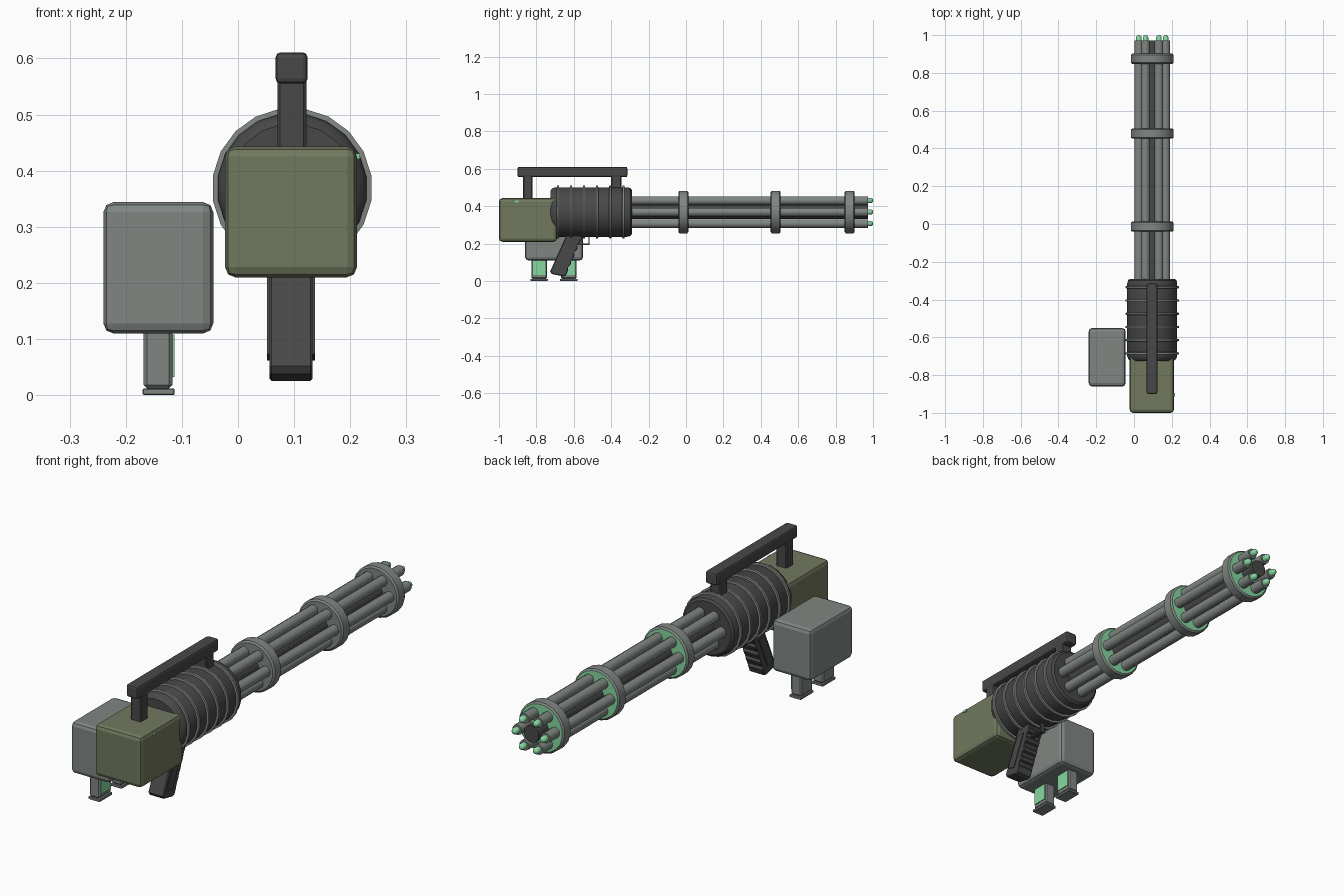
import bpy, bmesh, math
from mathutils import Vector

if "Cube" in bpy.data.objects:
    bpy.data.objects.remove(bpy.data.objects["Cube"])

AX, AZ = 0.0965, 0.369      # barrel axis


def material(name, rgb):
    m = bpy.data.materials.new(name)
    m.diffuse_color = (*rgb, 1)
    m.use_nodes = True
    m.node_tree.nodes["Principled BSDF"].inputs["Base Color"].default_value = m.diffuse_color
    return m


DARK = material("dark metal", (0.065, 0.065, 0.065))
GREY = material("grey metal", (0.215, 0.24, 0.225))
OLIVE = material("olive paint", (0.165, 0.19, 0.11))
GREEN = material("light green", (0.24, 0.68, 0.35))


def finish(bm, name, mats, rule=None, smooth=False):
    bmesh.ops.recalc_face_normals(bm, faces=bm.faces)
    if rule:
        for f in bm.faces:
            f.material_index = rule(f)
    me = bpy.data.meshes.new(name)
    bm.to_mesh(me)
    bm.free()
    for m in mats:
        me.materials.append(m)
    ob = bpy.data.objects.new(name, me)
    bpy.context.collection.objects.link(ob)
    if smooth:
        bpy.ops.object.select_all(action='DESELECT')
        ob.select_set(True)
        bpy.context.view_layer.objects.active = ob
        bpy.ops.object.shade_smooth_by_angle(angle=math.radians(35))
    return ob


def box(name, x, y, z, mat, bevel=0.0, segments=2):
    bm = bmesh.new()
    bmesh.ops.create_cube(bm, size=1)
    for v in bm.verts:
        v.co = Vector([(r[0] + r[1]) / 2 + c * (r[1] - r[0])
                       for c, r in zip(v.co, (x, y, z))])
    if bevel:
        bmesh.ops.bevel(bm, geom=bm.edges[:], offset=bevel, segments=segments,
                        profile=0.5, affect='EDGES')
    return finish(bm, name, [mat])


def lathe(name, profile, mats, sides=20, cx=AX, cz=AZ, rule=None):
    """Solid of revolution about the y axis; profile is (y, radius)."""
    bm = bmesh.new()
    rings = []
    for y, r in profile:
        rings.append([bm.verts.new((cx + r * math.cos((k + 0.5) * math.tau / sides), y,
                                    cz + r * math.sin((k + 0.5) * math.tau / sides)))
                      for k in range(sides)])
    for a, b in zip(rings, rings[1:]):
        for k in range(sides):
            j = (k + 1) % sides
            bm.faces.new((a[k], a[j], b[j], b[k]))
    bm.faces.new(rings[0])
    bm.faces.new(rings[-1])
    return finish(bm, name, mats, rule, smooth=True)


def extrude_profile(name, pts, x0, x1, mat, bevel=0.0):
    """Side profile of (y, z) points extruded along x."""
    bm = bmesh.new()
    a = [bm.verts.new((x0, *p)) for p in pts]
    b = [bm.verts.new((x1, *p)) for p in pts]
    caps = [bm.faces.new(a), bm.faces.new(b)]
    for k in range(len(pts)):
        j = (k + 1) % len(pts)
        bm.faces.new((a[k], a[j], b[j], b[k]))
    if bevel:
        edges = list({e for f in caps for e in f.edges})
        bmesh.ops.bevel(bm, geom=edges, offset=bevel, segments=1, affect='EDGES')
    return finish(bm, name, [mat])


# Motor housing with raised hoops
lathe("housing", [(-0.725, 0.115), (-0.715, 0.128), (-0.70, 0.134), (-0.315, 0.134),
                  (-0.298, 0.130), (-0.29, 0.120)], [DARK])
for i in range(6):
    y = -0.685 + i * 0.07
    lathe(f"housing_hoop_{i + 1}", [(y - 0.007, 0.128), (y - 0.005, 0.143),
                                    (y + 0.005, 0.143), (y + 0.007, 0.128)], [GREY])

# Rotating barrel cluster
lathe("centre_shaft", [(-0.32, 0.038), (0.972, 0.038)], [DARK], sides=16)
for i in range(6):
    a = i * math.tau / 6
    bx, bz = AX + 0.071 * math.cos(a), AZ + 0.071 * math.sin(a)
    lathe(f"barrel_{i + 1}", [(-0.32, 0.0235), (0.972, 0.0235)], [GREY], 12, bx, bz)
    lathe(f"barrel_tip_{i + 1}", [(0.96, 0.015), (0.988, 0.015), (0.996, 0.011),
                                  (1.0, 0.005)], [GREEN], 12, bx, bz)

# Barrel clamps with a green forward face
for i, y in enumerate((-0.014, 0.479, 0.875)):
    lathe(f"barrel_clamp_{i + 1}",
          [(y - 0.027, 0.107), (y - 0.021, 0.115), (y + 0.021, 0.115), (y + 0.027, 0.107)],
          [GREY, GREEN], rule=lambda f: int(f.normal.y > 0.9))

# Rear power box with a small indicator
box("power_box", (-0.023, 0.212), (-1.0, -0.69), (0.21, 0.443), OLIVE, 0.018)
box("indicator", (0.208, 0.217), (-0.913, -0.895), (0.421, 0.431), GREEN)

# Carry handle
box("handle_bar", (0.067, 0.124), (-0.90, -0.314), (0.555, 0.611), DARK, 0.009)
box("handle_rear_post", (0.07, 0.122), (-0.872, -0.82), (0.42, 0.565), DARK, 0.005, 1)
box("handle_front_post", (0.07, 0.122), (-0.40, -0.345), (0.48, 0.565), DARK, 0.005, 1)

# Pistol grip with finger ridges along its forward edge
grip = [(-0.635, 0.255), (-0.726, 0.052), (-0.718, 0.038), (-0.655, 0.025), (-0.642, 0.03)]
low, high = Vector((-0.642, 0.03)), Vector((-0.547, 0.255))
inward = Vector((-0.009, 0.004))
for i in range(5):
    t = 0.08 + i * 0.18
    for dt, push in ((0.04, 0), (0.07, 1), (0.13, 1), (0.16, 0)):
        grip.append(tuple(low.lerp(high, t + dt) + inward * push))
grip.append(tuple(high))
extrude_profile("grip", grip, 0.056, 0.133, DARK, 0.004)
panel = [(-0.64, 0.21), (-0.702, 0.073), (-0.664, 0.062), (-0.598, 0.21)]
for side, x0, x1 in (("left", 0.052, 0.058), ("right", 0.131, 0.137)):
    extrude_profile(f"grip_panel_{side}", panel, x0, x1, DARK)

# Trigger and guard
box("guard_bottom", (0.085, 0.105), (-0.59, -0.515), (0.193, 0.2), DARK)
box("guard_front", (0.085, 0.105), (-0.522, -0.515), (0.193, 0.26), DARK)
box("trigger", (0.09, 0.1), (-0.562, -0.55), (0.21, 0.25), DARK)

# Side ammunition box standing on two legs
box("ammo_box", (-0.24, -0.044), (-0.86, -0.551), (0.11, 0.344), GREY, 0.018)
for i, y in enumerate((-0.785, -0.627)):
    box(f"leg_{i + 1}", (-0.168, -0.117), (y - 0.042, y + 0.042), (0.012, 0.13), GREY, 0.006, 1)
    box(f"leg_panel_{i + 1}", (-0.12, -0.113), (y - 0.035, y + 0.035), (0.032, 0.108), GREEN)
    box(f"foot_{i + 1}", (-0.17, -0.113), (y - 0.046, y + 0.046), (0.0, 0.012), GREY, 0.002, 1)
